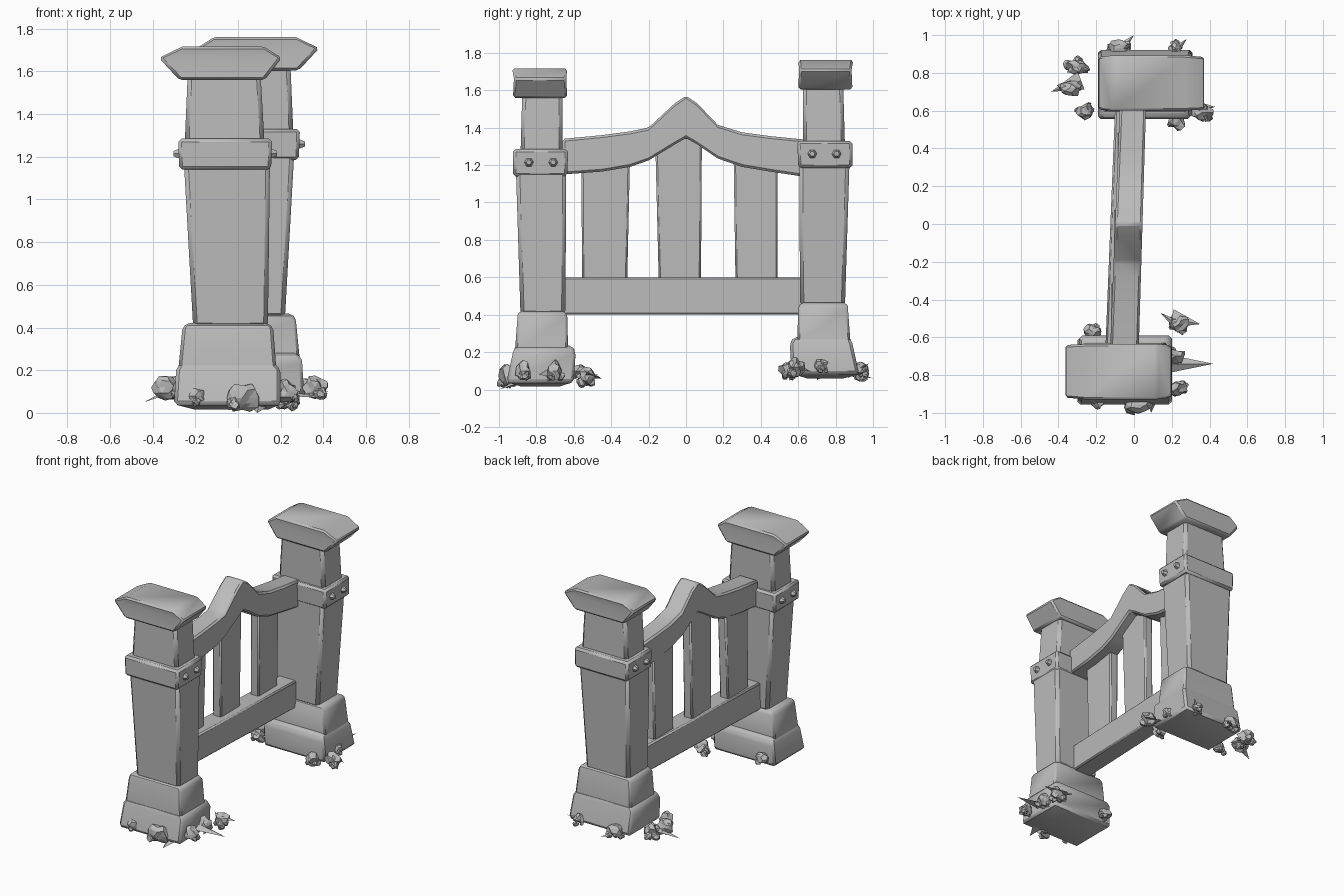
import bpy, bmesh, math, random
from mathutils import Vector, Matrix

random.seed(4)
if "Cube" in bpy.data.objects:
    bpy.data.objects.remove(bpy.data.objects["Cube"], do_unlink=True)

stone = bpy.data.materials.new("plain grey")
stone.use_nodes = True
GREY = (0.5, 0.5, 0.5, 1)
stone.diffuse_color = GREY
stone.node_tree.nodes["Principled BSDF"].inputs["Base Color"].default_value = GREY


def finish(name, bm, matrix=Matrix(), bevel=0.0, smooth=True):
    bmesh.ops.recalc_face_normals(bm, faces=bm.faces[:])
    mesh = bpy.data.meshes.new(name)
    bm.to_mesh(mesh)
    bm.free()
    mesh.transform(matrix)
    mesh.materials.append(stone)
    ob = bpy.data.objects.new(name, mesh)
    bpy.context.collection.objects.link(ob)
    if bevel:
        mod = ob.modifiers.new("worn edges", "BEVEL")
        mod.width = bevel
        mod.segments = 1
        mod.limit_method = "ANGLE"
    if smooth:
        bpy.ops.object.select_all(action="DESELECT")
        ob.select_set(True)
        bpy.context.view_layer.objects.active = ob
        bpy.ops.object.shade_smooth_by_angle(angle=math.radians(50))
    return ob


def bridge(bm, rings):
    n = len(rings[0])
    for a, b in zip(rings, rings[1:]):
        for i in range(n):
            j = (i + 1) % n
            bm.faces.new((a[i], a[j], b[j], b[i]))
    bm.faces.new(rings[0][::-1])
    bm.faces.new(rings[-1])


def loft(name, sections, matrix=Matrix(), bevel=0.015):
    """Stack rectangles given as (z, x0, x1, y0, y1)."""
    bm = bmesh.new()
    rings = [[bm.verts.new((x, y, z)) for x, y in
              ((x0, y0), (x1, y0), (x1, y1), (x0, y1))]
             for z, x0, x1, y0, y1 in sections]
    bridge(bm, rings)
    return finish(name, bm, matrix, bevel)


def rail(name, path, bevel):
    """Sweep a rectangle along y; path rows are (y, x0, x1, bottom, top)."""
    bm = bmesh.new()
    rings = [[bm.verts.new((x, y, z)) for x, z in
              ((x0, lo), (x1, lo), (x1, hi), (x0, hi))]
             for y, x0, x1, lo, hi in path]
    bridge(bm, rings)
    return finish(name, bm, bevel=bevel)


def rock(name, pos, size):
    bm = bmesh.new()
    bmesh.ops.create_icosphere(bm, subdivisions=2, radius=1)
    for v in bm.verts:
        k = random.uniform(0.65, 1.15)
        v.co = Vector([c * k * s for c, s in zip(v.co, size)]) + Vector(pos)
        v.co.z = max(v.co.z, 0)
    return finish(name, bm, smooth=False)


def shard(name, base, tip, width):
    """Flat splinter lying between two points."""
    base, tip = Vector(base), Vector(tip)
    side = (tip - base).cross(Vector((0, 0, 1))).normalized() * width
    bm = bmesh.new()
    up = Vector((0, 0, width * 0.6))
    a, b, c, d = [bm.verts.new(p) for p in (base - side, base + side, base + up, tip)]
    for f in ((a, b, c), (a, b, d), (b, c, d), (c, a, d)):
        bm.faces.new(f)
    return finish(name, bm, smooth=False)


# Gate posts: the back one is the front one turned half round
turned = Matrix.Translation((0.01, -0.035, 0.045)) @ Matrix.Rotation(math.pi, 4, "Z")
for side, m in (("front", Matrix()), ("back", turned)):
    loft(side + "_post_foot", [(0.015, -0.2, 0.14, -0.88, -0.68),
                               (0.04, -0.3, 0.2, -0.96, -0.6),
                               (0.2, -0.29, 0.2, -0.925, -0.59),
                               (0.235, -0.27, 0.17, -0.91, -0.61)], m)
    loft(side + "_post_plinth", [(0.2, -0.28, 0.18, -0.915, -0.63),
                                 (0.4, -0.26, 0.165, -0.9, -0.635),
                                 (0.42, -0.24, 0.14, -0.89, -0.65)], m)
    loft(side + "_post_shaft", [(0.4, -0.21, 0.14, -0.885, -0.645),
                                (1.2, -0.255, 0.15, -0.91, -0.64)], m, 0.02)
    loft(side + "_post_collar", [(1.14, -0.275, 0.155, -0.925, -0.635),
                                 (1.285, -0.28, 0.16, -0.925, -0.63)], m)
    loft(side + "_post_neck", [(1.25, -0.25, 0.125, -0.885, -0.66),
                               (1.6, -0.235, 0.105, -0.875, -0.66)], m, 0.02)
    loft(side + "_post_cap", [(1.56, -0.275, 0.125, -0.925, -0.635),
                              (1.663, -0.37, 0.205, -0.92, -0.64),
                              (1.717, -0.26, 0.12, -0.93, -0.635)], m, 0.012)
    # Bolts on both wide sides of the collar
    for y in (-0.84, -0.71):
        for x, turn in ((0.168, 1), (-0.288, -1)):
            bm = bmesh.new()
            bmesh.ops.create_cone(bm, cap_ends=True, segments=6,
                                  radius1=0.027, radius2=0.014, depth=0.03)
            place = m @ Matrix.Translation((x, y, 1.215)) @ \
                Matrix.Rotation(turn * math.pi / 2, 4, "Y")
            finish(side + "_collar_bolt", bm, place, smooth=False)

# Arched top rail
arch = [(-0.66, 1.15, 1.34), (-0.45, 1.165, 1.36), (-0.3, 1.19, 1.38),
        (-0.2, 1.225, 1.4), (-0.06, 1.31, 1.53), (0, 1.345, 1.57),
        (0.06, 1.31, 1.53), (0.17, 1.235, 1.415), (0.3, 1.19, 1.375),
        (0.45, 1.165, 1.355), (0.65, 1.135, 1.335)]
rail("top_rail", [(y, -0.1 + 0.04 * y, 0.045 + 0.03 * y, lo, hi)
                  for y, lo, hi in arch], 0.012)

# Straight lower rail
rail("bottom_rail", [(y, -0.125 + 0.04 * y, 0.02 + 0.04 * y, 0.4, 0.6)
                     for y in (-0.67, 0.67)], 0.01)

# Upright slats
for name, low, high, top in (("front_slat", (-0.555, -0.315), (-0.56, -0.3), 1.22),
                             ("middle_slat", (-0.145, 0.08), (-0.165, 0.085), 1.35),
                             ("back_slat", (0.265, 0.49), (0.255, 0.49), 1.22)):
    x = -0.06 + 0.04 * low[0]
    loft(name, [(0.55, x - 0.04, x + 0.03, *low),
                (top, x - 0.03, x + 0.04, *high)], bevel=0.01)

# Rubble heaped round the feet: x, y, z and spread of each heap
heaps = [(0.02, -0.955, 0.07, 0.08), (-0.2, -0.93, 0.08, 0.05), (0.23, -0.87, 0.1, 0.055),
         (0.22, -0.7, 0.1, 0.06), (0.24, -0.53, 0.07, 0.06), (-0.22, -0.57, 0.1, 0.045),
         (-0.3, 0.83, 0.12, 0.065), (-0.34, 0.72, 0.12, 0.065), (-0.26, 0.6, 0.12, 0.05),
         (0.36, 0.59, 0.12, 0.06), (0.23, 0.54, 0.1, 0.055), (0.3, 0.72, 0.13, 0.04),
         (-0.08, 0.93, 0.1, 0.06), (0.22, 0.93, 0.11, 0.04)]
for x, y, z, r in heaps:
    rock("rubble", (x, y, z), (r, min(r, 0.045), r * 0.9))
    for k in range(3):
        a = random.uniform(0, math.tau)
        s = r * random.uniform(0.3, 0.5)
        rock("pebble", (x + r * 0.7 * math.cos(a), y + 0.03 * math.sin(a), z - 0.03),
             (s, s, s))

# Loose splinters
for base, tip, w in (((0.2, -0.74, 0.08), (0.42, -0.74, 0.07), 0.045),
                     ((0.2, -0.5, 0.06), (0.35, -0.53, 0.09), 0.05),
                     ((0.25, -0.55, 0.06), (0.14, -0.47, 0.08), 0.03),
                     ((-0.28, 0.76, 0.11), (-0.44, 0.7, 0.05), 0.05),
                     ((-0.1, 0.9, 0.07), (0.0, 1.0, 0.06), 0.04),
                     ((0.2, 0.9, 0.09), (0.28, 0.98, 0.14), 0.03),
                     ((0.3, 0.62, 0.1), (0.43, 0.62, 0.1), 0.04),
                     ((0.1, -0.9, 0.03), (0.09, -1.0, 0.0), 0.04)):
    shard("splinter", base, tip, w)
